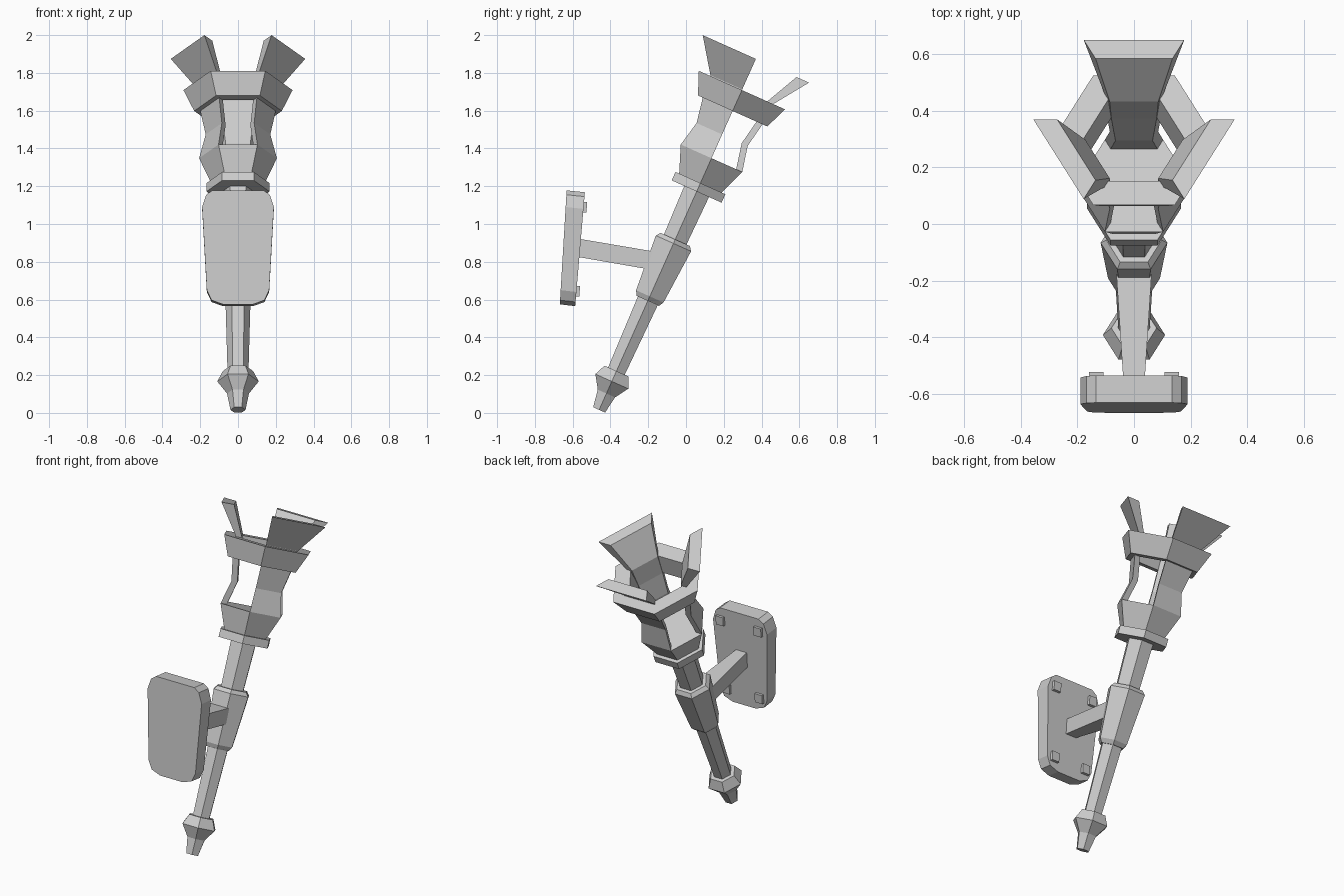
import bpy, bmesh, math
from mathutils import Matrix, Vector

if "Cube" in bpy.data.objects:
    bpy.data.objects.remove(bpy.data.objects["Cube"], do_unlink=True)

grey = bpy.data.materials.new("plain_grey")
grey.use_nodes = True
grey.diffuse_color = (0.6, 0.6, 0.6, 1)
grey.node_tree.nodes["Principled BSDF"].inputs["Base Color"].default_value = (0.6, 0.6, 0.6, 1)

# Leaning axis of the torch: local z runs from the tip to the crown
LEAN = Matrix.Translation((0, -0.46, 0.016)) @ Matrix.Rotation(math.radians(-24.07), 4, 'X')


def skin(name, rows, wrap=False, matrix=Matrix()):
    """Bridge equal closed loops; cap the ends unless they wrap around."""
    bm = bmesh.new()
    loops = [[bm.verts.new(matrix @ Vector(p)) for p in row] for row in rows]
    n = len(loops[0])
    pairs = list(zip(loops, loops[1:]))
    if wrap:
        pairs.append((loops[-1], loops[0]))
    else:
        bm.faces.new(loops[0])
        bm.faces.new(loops[-1])
    for a, b in pairs:
        for i in range(n):
            j = (i + 1) % n
            bm.faces.new((a[i], a[j], b[j], b[i]))
    bmesh.ops.recalc_face_normals(bm, faces=bm.faces)
    mesh = bpy.data.meshes.new(name)
    bm.to_mesh(mesh)
    bm.free()
    mesh.materials.append(grey)
    obj = bpy.data.objects.new(name, mesh)
    bpy.context.scene.collection.objects.link(obj)
    return obj


def polar(r, t, corner):
    a = math.radians(60 * corner)
    return (r * math.cos(a), r * math.sin(a), t)


def hex_solid(name, profile):
    skin(name, [[polar(r, t, k) for k in range(6)] for t, r in profile], matrix=LEAN)


def hex_section(name, section, corners, wrap=False):
    skin(name, [[polar(r, t, k) for t, r in section] for k in corners], wrap, LEAN)


# Handle: finial, shaft, grip, collar and bowl
hex_solid("finial", [(0, .04), (.095, .058), (.165, .11), (.225, .08)])
hex_solid("shaft", [(.2, .055), (1.28, .083)])
hex_solid("grip", [(.632, .075), (.658, .092), (.965, .118), (.988, .098)])
hex_solid("collar", [(1.266, .167), (1.315, .167)])
hex_solid("bowl", [(1.31, .14), (1.459, .206)])

# Three bent staves on alternate sides, flaring into prongs
outer = [(1.459, .206), (1.597, .171), (1.733, .2), (1.858, .213), (2.035, .356)]
inner = [(1.459, .165), (1.597, .131), (1.733, .16), (1.858, .172), (2.035, .272)]
for side, k in (("back", 1), ("right", 3), ("left", 5)):
    hex_section(side + "_prong", outer + inner[::-1], (k, k + 1))

# Flared band holding the staves
hex_section("crown_band", [(1.733, .232), (1.854, .289), (1.854, .182), (1.733, .162)],
            range(6), wrap=True)


# Wall plate with clipped corners, leaning slightly
def front_y(z):
    return -.632 - (1.176 - z) * .06


def back_y(z):
    return -.537 - (1.16 - z) * .085


half = [(.08, .575), (.14, .597), (.165, .65), (.19, 1.09), (.168, 1.155), (.135, 1.178)]
outline = half + [(-x, z) for x, z in reversed(half)]
skin("wall_plate", [[(x, front_y(z), z) for x, z in outline],
                    [(x, back_y(z), z - .01) for x, z in outline]])

# Four square bolts on the back of the plate
for level, x0, z0 in (("upper", .133, 1.088), ("lower", .115, .645)):
    for side, sx in (("left", 1), ("right", -1)):
        square = [(sx * x0 + a * .026, z0 + b * .028)
                  for a, b in ((-1, -1), (1, -1), (1, 1), (-1, 1))]
        skin(f"{level}_{side}_bolt", [[(x, back_y(z) + d, z) for x, z in square]
                                      for d in (-.02, .018)])


# Tapered arm joining plate and grip
def arm_end(y, w, low, high):
    return [(-w, y, low), (w, y, low), (w, y, high), (-w, y, high)]


skin("bracket_arm", [arm_end(-.58, .036, .827, .924), arm_end(-.12, .066, .747, .846)])
